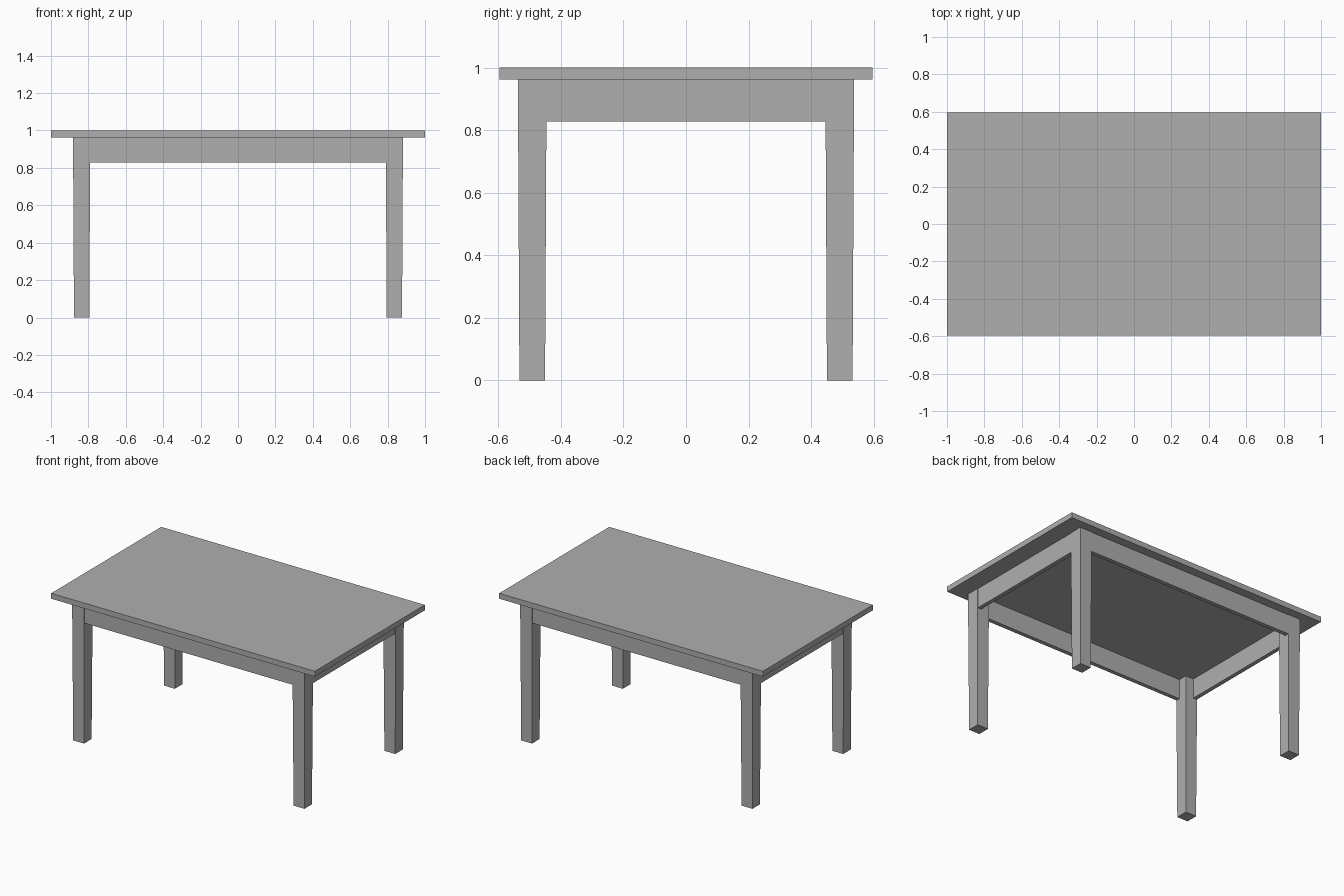
import bpy
import bmesh
from mathutils import Vector

if "Cube" in bpy.data.objects:
    bpy.data.objects.remove(bpy.data.objects["Cube"])

grey = bpy.data.materials.new("plain grey")
grey.diffuse_color = (0.43, 0.43, 0.43, 1)
grey.use_nodes = True
grey.node_tree.nodes["Principled BSDF"].inputs["Base Color"].default_value = grey.diffuse_color

TOP_UNDER = 0.963           # underside of the table top
LEG_X, LEG_Y = 0.836, 0.492  # leg centres
LEG_TOP, LEG_FOOT = 0.046, 0.041  # leg half widths
APRON_LOW = 0.828
APRON_THICK = 0.028


def box(name, lo, hi, foot_scale=1.0):
    """Box between two corners; the bottom can be scaled for a taper."""
    lo, hi = Vector(lo), Vector(hi)
    centre, size = (lo + hi) / 2, hi - lo
    bm = bmesh.new()
    bmesh.ops.create_cube(bm, size=1)
    for v in bm.verts:
        k = foot_scale if v.co.z < 0 else 1.0
        v.co = Vector((v.co.x * size.x * k, v.co.y * size.y * k, v.co.z * size.z))
    mesh = bpy.data.meshes.new(name)
    bm.to_mesh(mesh)
    bm.free()
    mesh.materials.append(grey)
    obj = bpy.data.objects.new(name, mesh)
    obj.location = centre
    bpy.context.collection.objects.link(obj)
    return obj


# Table top
box("table_top", (-1, -0.596, TOP_UNDER), (1, 0.596, 1))

# Four slightly tapered legs
for sy, depth in ((-1, "front"), (1, "back")):
    for sx, side in ((-1, "left"), (1, "right")):
        x, y = sx * LEG_X, sy * LEG_Y
        box(f"{depth}_{side}_leg",
            (x - LEG_TOP, y - LEG_TOP, 0), (x + LEG_TOP, y + LEG_TOP, TOP_UNDER),
            LEG_FOOT / LEG_TOP)

# Aprons between the legs, nearly flush with the outer leg faces
end_x, end_y = LEG_X - LEG_TOP, LEG_Y - LEG_TOP
out_x, out_y = LEG_X + LEG_TOP - 0.003, LEG_Y + LEG_TOP - 0.003
for s, name in ((-1, "front"), (1, "back")):
    y0, y1 = sorted((s * out_y, s * (out_y - APRON_THICK)))
    box(f"{name}_apron", (-end_x - 0.002, y0, APRON_LOW), (end_x + 0.002, y1, TOP_UNDER))
for s, name in ((-1, "left"), (1, "right")):
    x0, x1 = sorted((s * out_x, s * (out_x - APRON_THICK)))
    box(f"{name}_apron", (x0, -end_y - 0.002, APRON_LOW), (x1, end_y + 0.002, TOP_UNDER))
